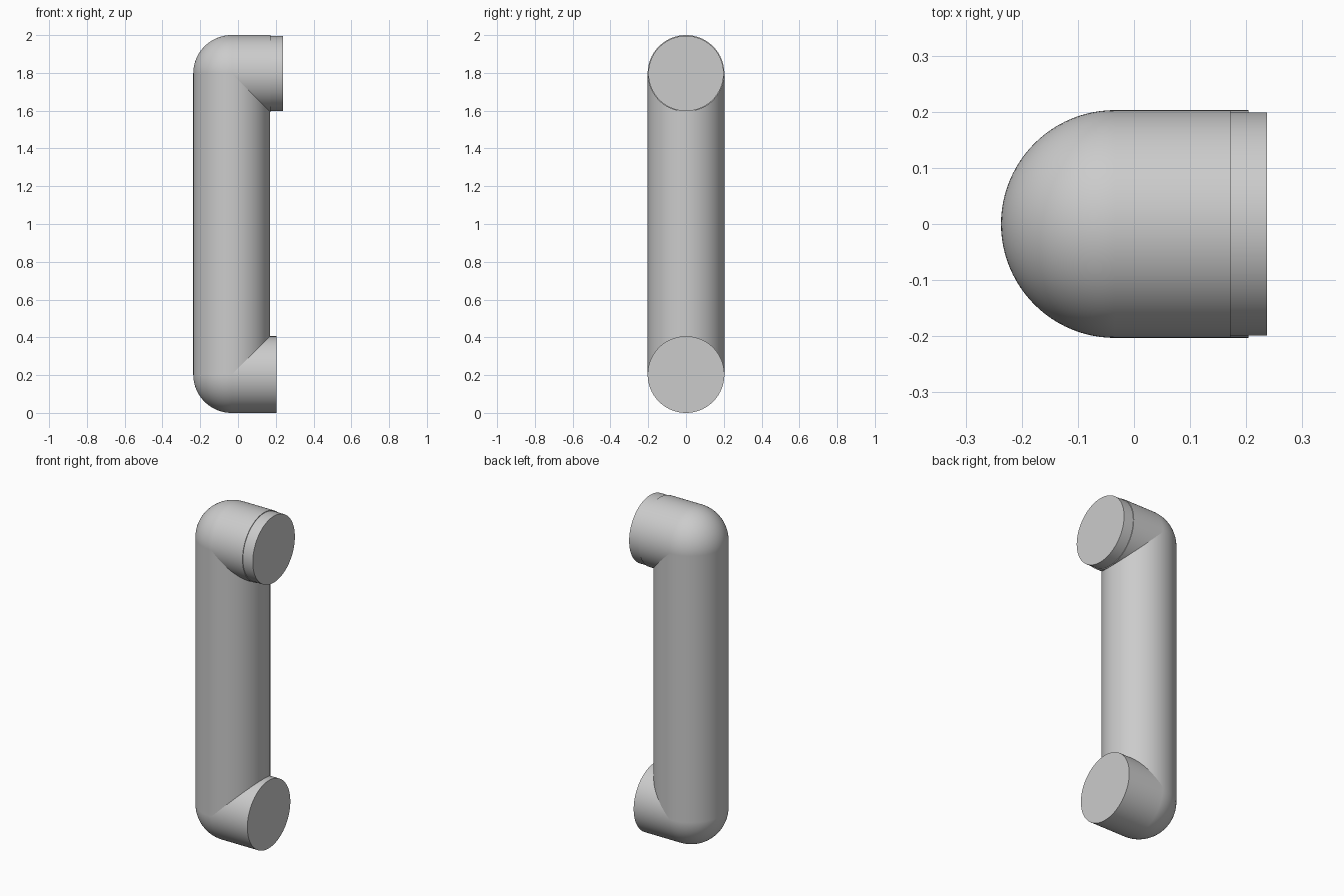
import bpy
import math

if "Cube" in bpy.data.objects:
    bpy.data.objects.remove(bpy.data.objects["Cube"], do_unlink=True)

R = 0.203           # tube radius
AXIS_X = -0.034     # axis of the upright
LOW, HIGH = R, 2 - R
SIDES = 96

grey = bpy.data.materials.new("plain grey")
grey.use_nodes = True
colour = (0.6, 0.6, 0.6, 1)
grey.diffuse_color = colour
grey.node_tree.nodes["Principled BSDF"].inputs["Base Color"].default_value = colour


def finish(name):
    obj = bpy.context.object
    obj.name = name
    obj.data.materials.append(grey)
    bpy.ops.object.shade_smooth_by_angle(angle=math.radians(30))


def arm(name, x0, x1, z, radius):
    """Horizontal tube along x."""
    bpy.ops.mesh.primitive_cylinder_add(
        vertices=SIDES, radius=radius, depth=x1 - x0,
        location=((x0 + x1) / 2, 0, z), rotation=(0, math.pi / 2, 0))
    finish(name)


# Upright tube
bpy.ops.mesh.primitive_cylinder_add(
    vertices=SIDES, radius=R, depth=HIGH - LOW, location=(AXIS_X, 0, 1))
finish("upright_tube")

# Rounded elbows
for name, z in (("lower_elbow", LOW), ("upper_elbow", HIGH)):
    bpy.ops.mesh.primitive_uv_sphere_add(
        segments=SIDES, ring_count=SIDES // 2, radius=R, location=(AXIS_X, 0, z))
    finish(name)

# Arms, the upper one ending in a slightly narrower spigot
arm("lower_arm", AXIS_X, 0.204, LOW, R)
arm("upper_arm", AXIS_X, 0.172, HIGH, R)
arm("upper_spigot", 0.12, 0.237, HIGH, 0.199)
